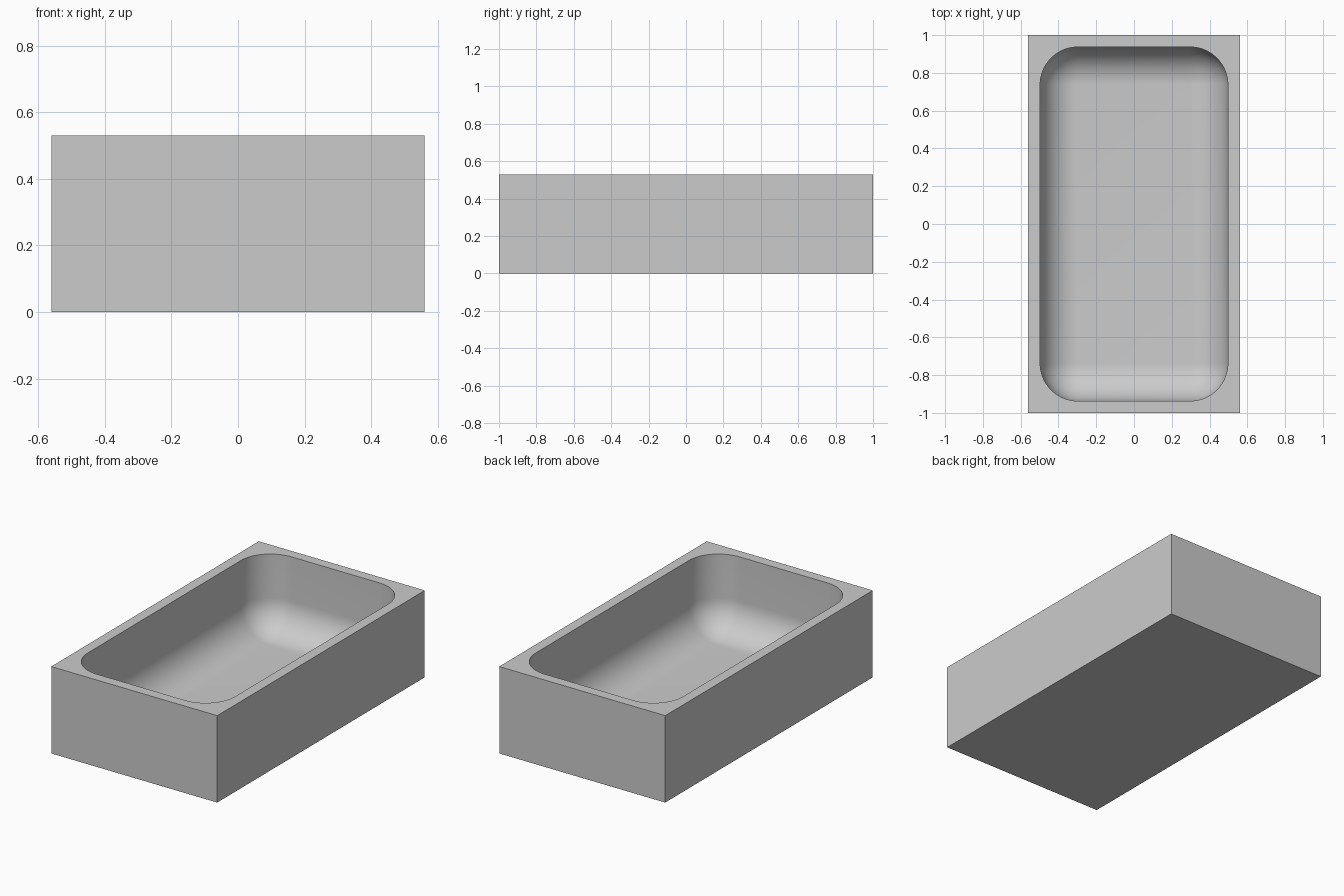
import bpy, bmesh, math

cube = bpy.data.objects.get("Cube")
if cube:
    bpy.data.objects.remove(cube, do_unlink=True)

HALF_X, HALF_Y, HEIGHT = 0.56, 1.0, 0.53
WALL, FLOOR = 0.063, 0.063
RADIUS, SEGS = 0.2, 16
SIGNS = [(1, 1), (-1, 1), (-1, -1), (1, -1)]

grey = bpy.data.materials.new("plain grey")
grey.use_nodes = True
grey.diffuse_color = (0.6, 0.6, 0.6, 1)
grey.node_tree.nodes["Principled BSDF"].inputs["Base Color"].default_value = (0.6, 0.6, 0.6, 1)

bm = bmesh.new()


def rounded_ring(r, z):
    """Rounded rectangle around fixed corner centres, counter-clockwise."""
    cx, cy = HALF_X - WALL - RADIUS, HALF_Y - WALL - RADIUS
    ring = []
    for i, (sx, sy) in enumerate(SIGNS):
        for k in range(SEGS + 1):
            a = (i + k / SEGS) * math.pi / 2
            ring.append(bm.verts.new((sx * cx + r * math.cos(a), sy * cy + r * math.sin(a), z)))
    return ring


def bridge(upper, lower):
    n = len(upper)
    for i in range(n):
        j = (i + 1) % n
        bm.faces.new((upper[i], upper[j], lower[j], lower[i]))


# Outer block: base and side walls
bottom = [bm.verts.new((sx * HALF_X, sy * HALF_Y, 0)) for sx, sy in SIGNS]
top = [bm.verts.new((sx * HALF_X, sy * HALF_Y, HEIGHT)) for sx, sy in SIGNS]
bm.faces.new(bottom)
bridge(top, bottom)

# Basin: straight wall, then a rounded fillet down to the floor
rings = [rounded_ring(RADIUS, HEIGHT)]
for k in range(SEGS + 1):
    a = k / SEGS * math.pi / 2
    rings.append(rounded_ring(RADIUS * math.cos(a), FLOOR + RADIUS * (1 - math.sin(a))))
for upper, lower in zip(rings, rings[1:]):
    bridge(upper, lower)
bm.faces.new([rings[-1][i * (SEGS + 1)] for i in range(4)])

# Flat rim: a fan at each corner and a strip along each side
rim, step = rings[0], SEGS + 1
for i in range(4):
    for k in range(SEGS):
        bm.faces.new((top[i], rim[i * step + k], rim[i * step + k + 1]))
    j = (i + 1) % 4
    bm.faces.new((top[i], top[j], rim[j * step], rim[i * step + SEGS]))

bmesh.ops.remove_doubles(bm, verts=bm.verts, dist=0.0001)
bmesh.ops.recalc_face_normals(bm, faces=bm.faces)
mesh = bpy.data.meshes.new("basin")
bm.to_mesh(mesh)
bm.free()
mesh.materials.append(grey)

basin = bpy.data.objects.new("basin", mesh)
bpy.context.collection.objects.link(basin)
bpy.context.view_layer.objects.active = basin
basin.select_set(True)
bpy.ops.object.shade_smooth_by_angle(angle=math.radians(30))
